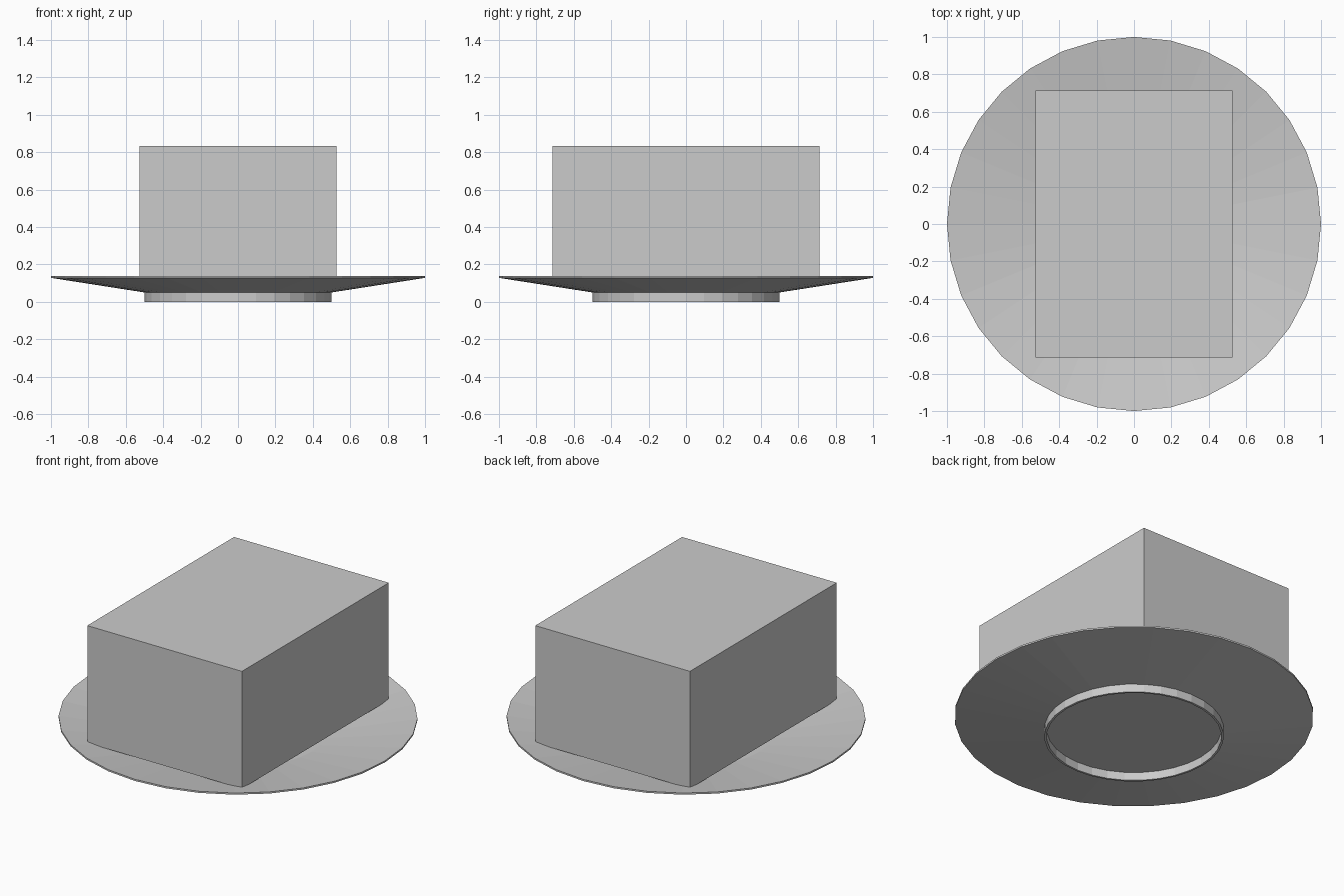
import bpy, bmesh, math

cube = bpy.data.objects.get("Cube")
if cube:
    bpy.data.objects.remove(cube, do_unlink=True)

# Plain grey shared by both parts
grey = bpy.data.materials.new("plain_grey")
grey.use_nodes = True
colour = (0.6, 0.6, 0.6, 1)
grey.diffuse_color = colour
grey.node_tree.nodes["Principled BSDF"].inputs["Base Color"].default_value = colour


def add_object(name, bm):
    bmesh.ops.recalc_face_normals(bm, faces=bm.faces)
    mesh = bpy.data.meshes.new(name)
    bm.to_mesh(mesh)
    bm.free()
    mesh.materials.append(grey)
    obj = bpy.data.objects.new(name, mesh)
    bpy.context.collection.objects.link(obj)
    return obj


# Plate: a shallow dish with a thin foot ring, turned from a (radius, height) profile
profile = [(0, 0.06), (0.5, 0.06), (1, 0.138), (1, 0.128),
           (0.5, 0.05), (0.5, 0), (0.487, 0), (0.487, 0.05), (0, 0.05)]
bm = bmesh.new()
points = [bm.verts.new((r, 0, z)) for r, z in profile]
edges = [bm.edges.new(pair) for pair in zip(points, points[1:])]
bmesh.ops.spin(bm, geom=points + edges, cent=(0, 0, 0), axis=(0, 0, 1),
               angle=math.tau, steps=32)
bmesh.ops.remove_doubles(bm, verts=bm.verts, dist=0.0005)
add_object("plate", bm)

# Block: a plain box resting on the plate's sloping rim
bottom, top = 0.112, 0.833
bm = bmesh.new()
bmesh.ops.create_cube(bm, size=1)
bmesh.ops.scale(bm, vec=(1.052, 1.426, top - bottom), verts=bm.verts)
bmesh.ops.translate(bm, vec=(0, 0, (top + bottom) / 2), verts=bm.verts)
add_object("block", bm)
